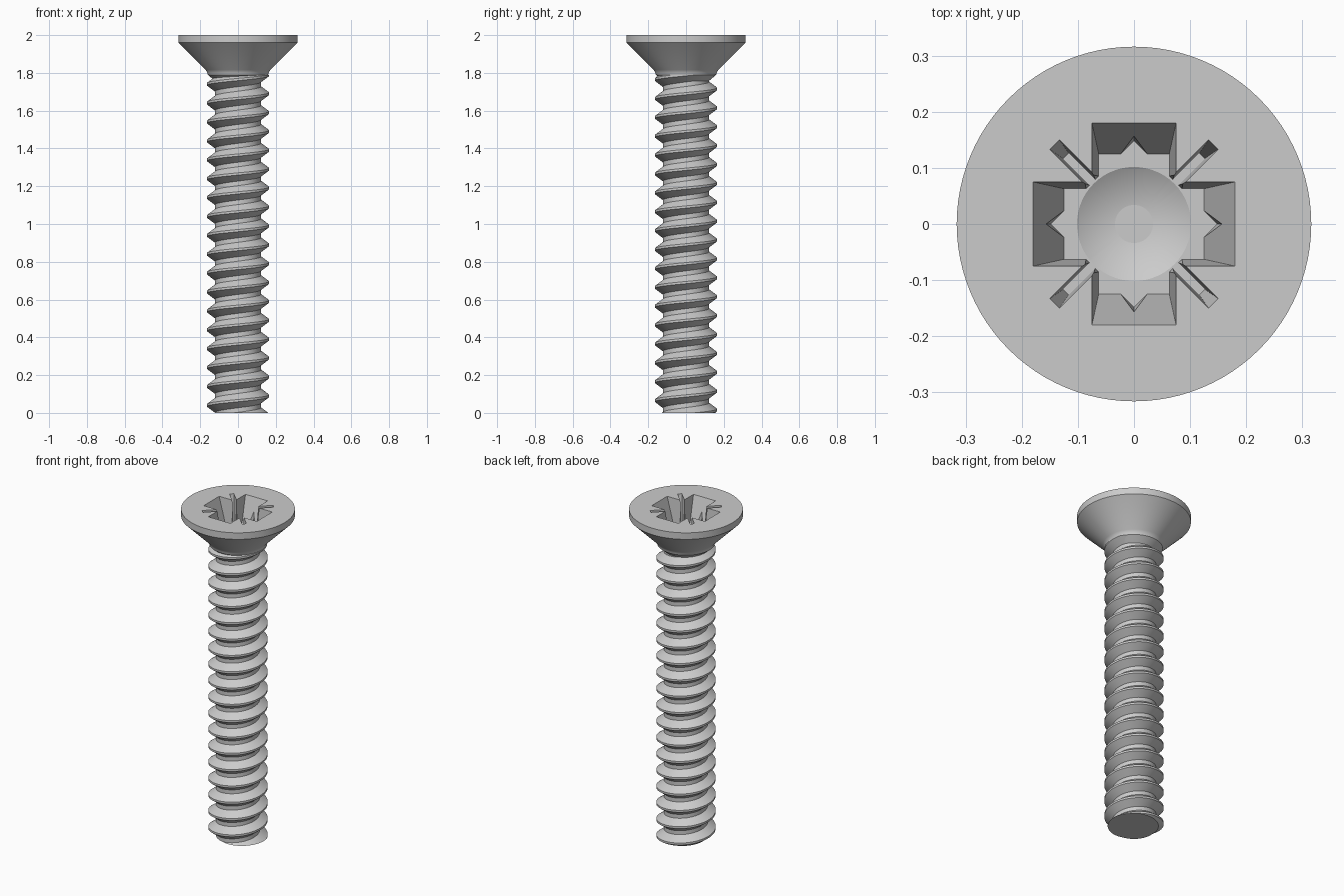
import bpy, bmesh, math
from mathutils import Matrix

if "Cube" in bpy.data.objects:
    bpy.data.objects.remove(bpy.data.objects["Cube"])

TAU = math.tau
PITCH, MAJOR, MINOR = 0.1, 0.165, 0.122
FLOOR = 1.83   # z of the recess floor


def make(name, bm):
    bmesh.ops.recalc_face_normals(bm, faces=bm.faces)
    me = bpy.data.meshes.new(name)
    bm.to_mesh(me)
    bm.free()
    ob = bpy.data.objects.new(name, me)
    bpy.context.collection.objects.link(ob)
    return ob


def lathe(name, profile, seg=96):
    bm = bmesh.new()
    vs = [bm.verts.new((r, 0, z)) for r, z in profile]
    es = [bm.edges.new(p) for p in zip(vs, vs[1:])]
    bmesh.ops.spin(bm, geom=vs + es, cent=(0, 0, 0), axis=(0, 0, 1),
                   angle=TAU, steps=seg)
    bmesh.ops.remove_doubles(bm, verts=bm.verts, dist=1e-5)
    return make(name, bm)


def taper_box(name, top, bottom, angle=0):
    """Box narrowing from half sizes at z=2 to half sizes at the floor."""
    bm = bmesh.new()
    bmesh.ops.create_cube(bm, size=2)
    for v in bm.verts:
        z = 2.02 if v.co.z > 0 else FLOOR
        f = (z - FLOOR) / (2 - FLOOR)
        v.co.x *= bottom[0] + (top[0] - bottom[0]) * f
        v.co.y *= bottom[1] + (top[1] - bottom[1]) * f
        v.co.z = z
    bm.transform(Matrix.Rotation(angle, 4, 'Z'))
    return make(name, bm)


def smooth(ob):
    bpy.ops.object.select_all(action='DESELECT')
    ob.select_set(True)
    bpy.context.view_layer.objects.active = ob
    bpy.ops.object.shade_smooth_by_angle(angle=math.radians(25))


# Countersunk head with short neck
head = lathe("head", [(0, 2), (0.316, 2), (0.316, 1.96), (0.172, 1.816),
                      (0.163, 1.804), (0.160, 1.79), (0.118, 1.755), (0, 1.755)])

# Recess: cross arms, bevelled core, diagonal ticks and drilled cone
cutters = []
for i in range(2):
    a = i * math.pi / 2
    cutters.append(taper_box("cut_arm", (0.18, 0.075), (0.125, 0.063), a))
    cutters.append(taper_box("cut_tick", (0.2, 0.012), (0.172, 0.007), a + math.pi / 4))
cutters.append(taper_box("cut_core", (0.115, 0.115), (0.105, 0.105), math.pi / 4))
cutters.append(lathe("cut_cone", [(0, FLOOR + 0.002), (0.105, FLOOR + 0.002), (0, FLOOR - 0.06)], 64))
bpy.context.view_layer.objects.active = head
for c in cutters:
    c.hide_render = True
    m = head.modifiers.new("recess", 'BOOLEAN')
    m.operation, m.solver, m.object = 'DIFFERENCE', 'EXACT', c
    bpy.ops.object.modifier_apply(modifier=m.name)
for c in cutters:
    bpy.data.objects.remove(c)
smooth(head)

# Threaded shank: helical ribbon, trimmed flat at both ends
SEG, TURNS = 64, 22
section = [(MAJOR, -0.06), (MAJOR, 0.06), (MINOR, 0.38), (MINOR, 0.62), (MAJOR, 0.94)]
bm = bmesh.new()
prev = None
for i in range(SEG * TURNS + 1):
    t = TAU * i / SEG
    z0 = 0.09 - 2 * PITCH + PITCH * i / SEG
    row = [bm.verts.new((r * math.cos(t), r * math.sin(t), z0 + f * PITCH))
           for r, f in section]
    if prev:
        for j in range(len(row) - 1):
            bm.faces.new((prev[j], row[j], row[j + 1], prev[j + 1]))
    prev = row
bmesh.ops.remove_doubles(bm, verts=bm.verts, dist=1e-5)
for z, n in ((0, -1), (1.79, 1)):
    cut = bmesh.ops.bisect_plane(bm, geom=bm.verts[:] + bm.edges[:] + bm.faces[:],
                                 plane_co=(0, 0, z), plane_no=(0, 0, n), clear_outer=True)
    edges = [e for e in cut['geom_cut'] if isinstance(e, bmesh.types.BMEdge)]
    bmesh.ops.contextual_create(bm, geom=edges)
smooth(make("threaded_shank", bm))
